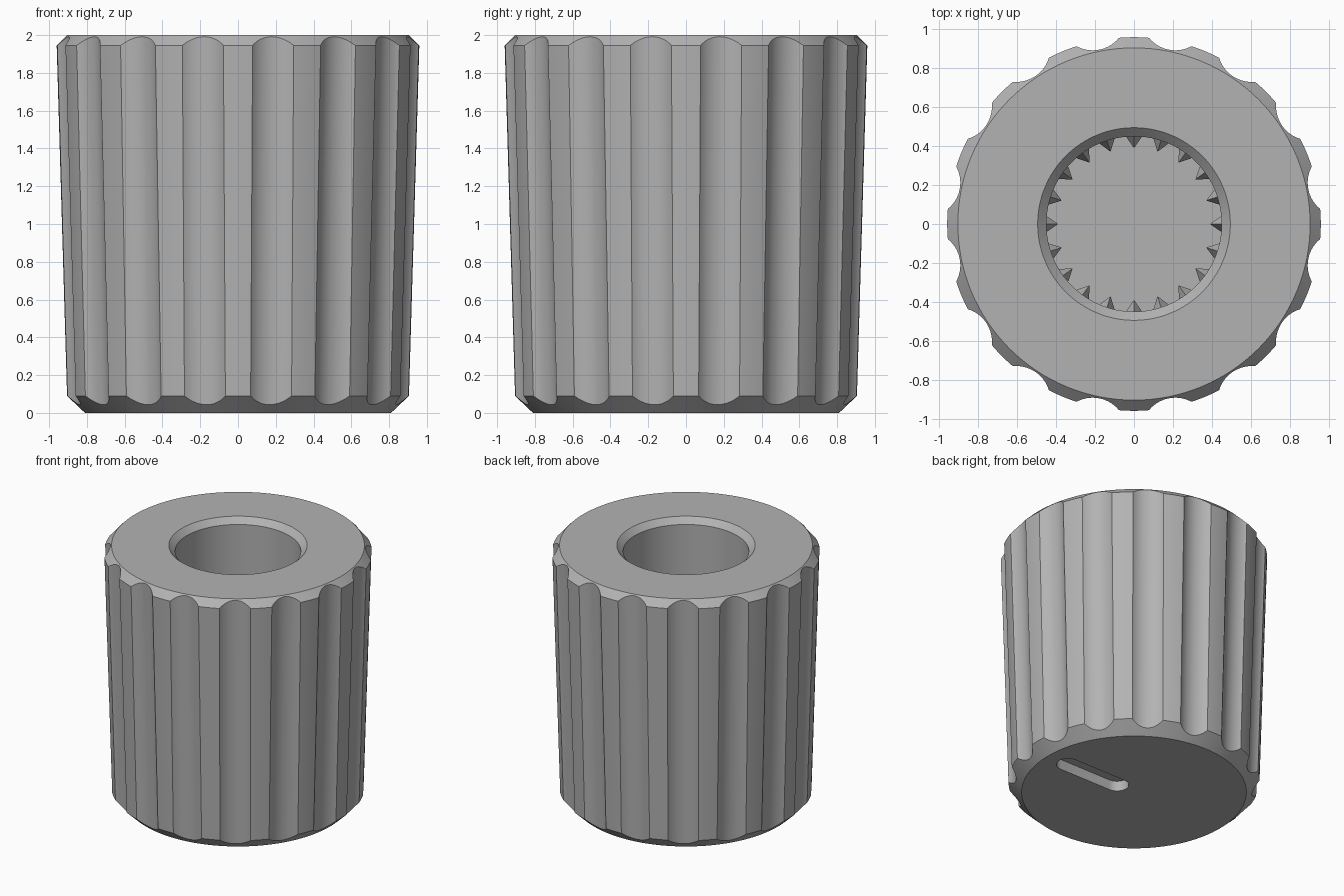
import bpy, bmesh
from math import sin, cos, pi, atan, radians
from mathutils import Matrix, Vector

if "Cube" in bpy.data.objects:
    bpy.data.objects.remove(bpy.data.objects["Cube"], do_unlink=True)

GREY = (0.45, 0.45, 0.45, 1)
grey = bpy.data.materials.new("plain grey")
grey.use_nodes = True
grey.diffuse_color = GREY
grey.node_tree.nodes["Principled BSDF"].inputs["Base Color"].default_value = GREY

FLUTES, TEETH = 16, 20
LOW, HIGH = (0.905, 0.09), (0.96, 1.945)
BORE, FLOOR = 0.45, 0.4


def make_object(name, bm):
    bmesh.ops.recalc_face_normals(bm, faces=bm.faces)
    mesh = bpy.data.meshes.new(name)
    bm.to_mesh(mesh)
    bm.free()
    mesh.materials.append(grey)
    obj = bpy.data.objects.new(name, mesh)
    bpy.context.collection.objects.link(obj)
    return obj


def activate(obj):
    bpy.ops.object.select_all(action='DESELECT')
    obj.select_set(True)
    bpy.context.view_layer.objects.active = obj


# Tapered, chamfered body with a blind bore
profile = [(0, 0), (0.81, 0), LOW, HIGH, (0.905, 2), (0.495, 2),
           (BORE, 1.955), (BORE, FLOOR), (0, FLOOR)]
bm = bmesh.new()
verts = [bm.verts.new((r, 0, z)) for r, z in profile]
edges = [bm.edges.new(pair) for pair in zip(verts, verts[1:])]
bmesh.ops.spin(bm, geom=verts + edges, cent=(0, 0, 0), axis=(0, 0, 1),
               angle=2 * pi, steps=128, use_duplicate=False)
bmesh.ops.remove_doubles(bm, verts=bm.verts, dist=1e-4)
body = make_object("knob_body", bm)

# Grip flutes follow the taper of the wall
bm = bmesh.new()
slope = (HIGH[0] - LOW[0]) / (HIGH[1] - LOW[1])
cut_radius, depth = 0.17, 0.048
axis_distance = LOW[0] + slope * (1 - LOW[1]) - depth + cut_radius
for i in range(FLUTES):
    place = (Matrix.Rotation((i + 0.5) * 2 * pi / FLUTES, 4, 'Z')
             @ Matrix.Translation((axis_distance, 0, 1))
             @ Matrix.Rotation(atan(slope), 4, 'Y'))
    bmesh.ops.create_cone(bm, cap_ends=True, segments=64, radius1=cut_radius,
                          radius2=cut_radius, depth=3, matrix=place)

# Round-ended pointer slot in the closed end
slot_radius, steps = 0.085, 16
outline = []
for centre, start in ((0.62, -pi / 2), (0.16, pi / 2)):
    for k in range(steps + 1):
        a = start + pi * k / steps
        outline.append((centre + slot_radius * cos(a), slot_radius * sin(a), -0.1))
face = bm.faces.new([bm.verts.new(p) for p in outline])
top = bmesh.ops.extrude_face_region(bm, geom=[face])
bmesh.ops.translate(bm, vec=(0, 0, 0.18),
                    verts=[v for v in top["geom"] if isinstance(v, bmesh.types.BMVert)])
cutter = make_object("flute_and_slot_cutter", bm)
cutter.hide_render = True

activate(body)
cut = body.modifiers.new("cut", 'BOOLEAN')
cut.operation, cut.solver, cut.object = 'DIFFERENCE', 'EXACT', cutter
bpy.ops.object.modifier_apply(modifier=cut.name)
bpy.data.objects.remove(cutter, do_unlink=True)
bpy.ops.object.shade_smooth_by_angle(angle=radians(15))

# Spline teeth inside the bore, with pointed sloping tops
bm = bmesh.new()
tooth_top = 1.3
for i in range(TEETH):
    turn = Matrix.Rotation(i * 2 * pi / TEETH, 3, 'Z')

    def vert(x, y, z):
        return bm.verts.new(turn @ Vector((x, y, z)))

    section = [(BORE, -0.042), (BORE - 0.06, 0), (BORE, 0.042)]
    low = [vert(x, y, FLOOR) for x, y in section]
    high = [vert(x, y, tooth_top) for x, y in section]
    peak = vert(BORE, 0, tooth_top + 0.08)
    for j in range(2):
        bm.faces.new((low[j], low[j + 1], high[j + 1], high[j]))
        bm.faces.new((high[j], high[j + 1], peak))
    bm.faces.new((low[2], low[0], high[0], peak, high[2]))
    bm.faces.new(low)
make_object("spline_teeth", bm)
